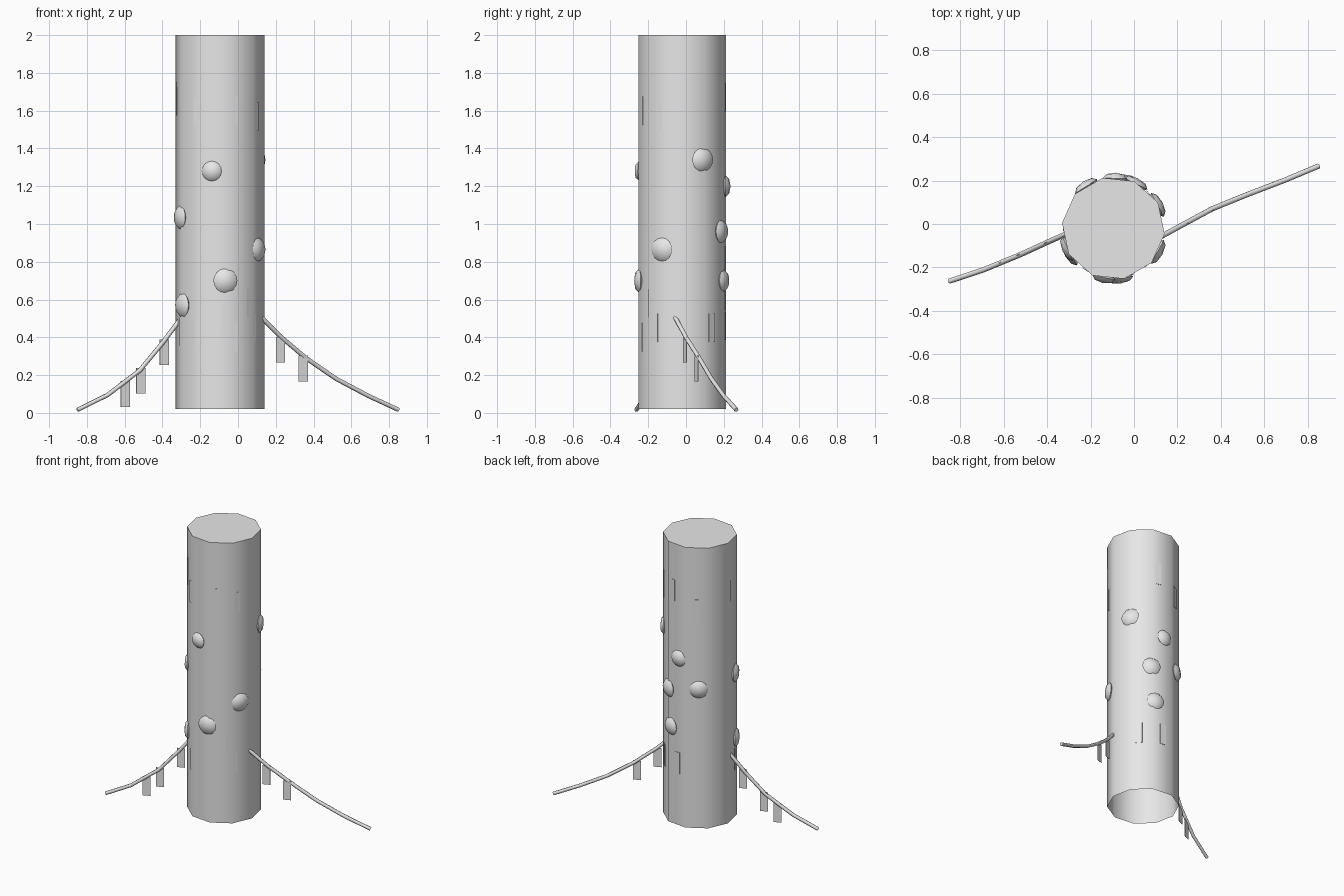
import bpy, bmesh
from math import radians, cos, sin
from mathutils import Matrix, Vector

if "Cube" in bpy.data.objects:
    bpy.data.objects.remove(bpy.data.objects["Cube"], do_unlink=True)

CENTRE = Vector((-0.095, -0.02, 0))
RADIUS = 0.237

grey = bpy.data.materials.new("plain_grey")
grey.use_nodes = True
grey.diffuse_color = (0.8, 0.8, 0.8, 1)
grey.node_tree.nodes["Principled BSDF"].inputs["Base Color"].default_value = (0.8, 0.8, 0.8, 1)


def add_object(name, data):
    data.materials.append(grey)
    obj = bpy.data.objects.new(name, data)
    bpy.context.collection.objects.link(obj)
    return obj


def finish(name, bm, smooth=True):
    mesh = bpy.data.meshes.new(name)
    bm.to_mesh(mesh)
    bm.free()
    obj = add_object(name, mesh)
    if smooth:
        bpy.ops.object.select_all(action="DESELECT")
        obj.select_set(True)
        bpy.context.view_layer.objects.active = obj
        bpy.ops.object.shade_smooth_by_angle(angle=radians(55))
    return obj


def on_trunk(angle, z, radius):
    """Frame on the bark: local x runs around, y up, z outward."""
    a = radians(angle)
    out = Vector((cos(a), sin(a), 0))
    around = Vector((-sin(a), cos(a), 0))
    frame = Matrix((around, Vector((0, 0, 1)), out)).transposed().to_4x4()
    return Matrix.Translation(CENTRE + out * radius + Vector((0, 0, z))) @ frame


def add_plate(bm, matrix, width, height):
    bmesh.ops.create_cube(bm, size=1, matrix=matrix @ Matrix.Diagonal((width, height, 0.003, 1)))


# Trunk: ten-sided tube, closed at the top and open underneath
bm = bmesh.new()
bmesh.ops.create_cone(bm, segments=10, radius1=RADIUS, radius2=RADIUS, depth=1.98, cap_ends=True)
bottom = [f for f in bm.faces if f.normal.z < -0.9]
bmesh.ops.delete(bm, geom=bottom, context="FACES_ONLY")
place = Matrix.Translation(CENTRE + Vector((0, 0, 1.01))) @ Matrix.Rotation(radians(30), 4, "Z")
# create_cone starts its ring on an axis, so rotate to the wanted corner
first = min((v.co.xy.angle_signed(Vector((1, 0))) % radians(36)) for v in bm.verts)
bm.transform(place @ Matrix.Rotation(-first, 4, "Z"))
finish("trunk", bm)

# Knots: flattened round bumps (angle, height, radius)
bm = bmesh.new()
for angle, z, r in ((259, 1.28, 0.053), (204, 1.035, 0.062), (-28, 0.865, 0.062),
                    (277, 0.70, 0.064), (210, 0.57, 0.064), (28, 1.34, 0.062),
                    (88, 1.20, 0.056), (64, 0.96, 0.062), (71, 0.70, 0.06), (123, 1.0, 0.06)):
    bmesh.ops.create_uvsphere(bm, u_segments=16, v_segments=4, radius=1,
                              matrix=on_trunk(angle, z, 0.23) @ Matrix.Diagonal((r, r, 0.026, 1)))
finish("knots", bm)

# Bark strips: thin plates lying almost flush (angle, middle height)
bm = bmesh.new()
for angle, z in ((238, 1.59), (289, 1.60), (-34, 1.57), (178, 1.65), (117, 1.56), (75, 1.67),
                 (280, 0.51), (243, 0.41), (-46, 0.58), (-40, 0.45), (288, 0.40), (205, 0.43),
                 (85, 0.46), (43, 0.45)):
    add_plate(bm, on_trunk(angle, z, 0.229), 0.045, 0.15)
finish("bark_strips", bm, smooth=False)


# Roots: thin tubes sagging from the trunk to the ground
def root(name, points):
    curve = bpy.data.curves.new(name, "CURVE")
    curve.dimensions = "3D"
    curve.bevel_depth = 0.012
    curve.bevel_resolution = 1
    curve.use_fill_caps = True
    line = curve.splines.new("POLY")
    line.points.add(len(points) - 1)
    for target, p in zip(line.points, points):
        target.co = (*p, 1)
    line.use_smooth = True
    add_object(name, curve)


root("left_root", ((0.12, -0.06, 0.51), (0.23, 0.0, 0.40), (0.36, 0.07, 0.29),
                   (0.52, 0.135, 0.18), (0.69, 0.20, 0.09), (0.85, 0.267, 0.016)))
root("right_root", ((-0.31, -0.045, 0.49), (-0.40, -0.085, 0.37), (-0.52, -0.14, 0.225),
                    (-0.69, -0.21, 0.095), (-0.85, -0.263, 0.016)))

# Hanging strips: vertical plates in line with the roots (x, y, middle height)
bm = bmesh.new()
for x, y, z in ((0.225, -0.005, 0.335), (0.345, 0.055, 0.235), (-0.39, -0.08, 0.32),
                (-0.515, -0.135, 0.17), (-0.597, -0.17, 0.10)):
    turn = Matrix.Rotation(radians(22), 4, "Z") @ Matrix.Rotation(radians(90), 4, "X")
    add_plate(bm, Matrix.Translation((x, y, z)) @ turn, 0.052, 0.135)
finish("hanging_strips", bm, smooth=False)
